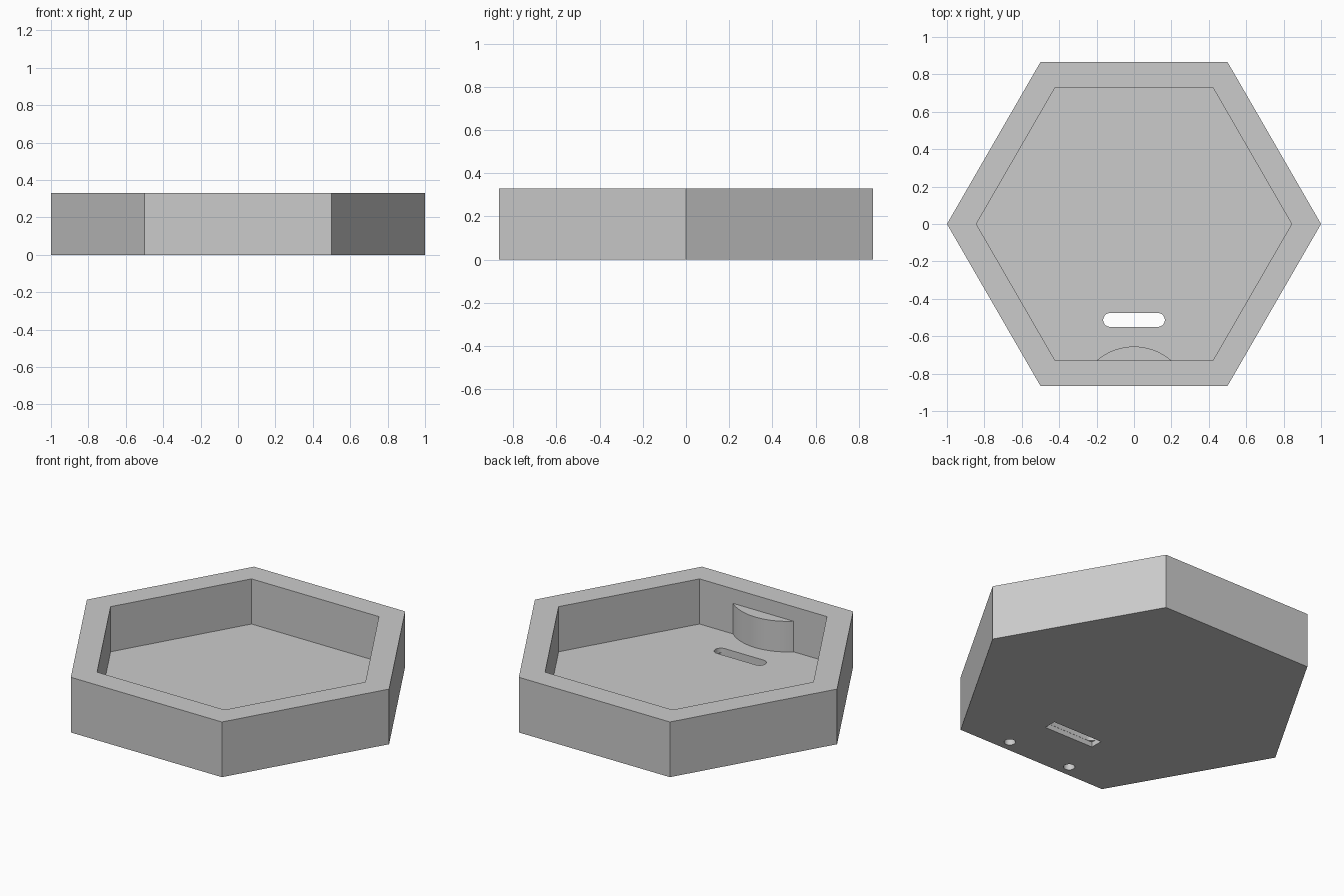
import bpy, bmesh
from math import sin, cos, pi, asin

cube = bpy.data.objects.get("Cube")
if cube:
    bpy.data.objects.remove(cube, do_unlink=True)

grey = bpy.data.materials.new("light_grey")
grey.use_nodes = True
grey.diffuse_color = (0.6, 0.6, 0.6, 1)
grey.node_tree.nodes["Principled BSDF"].inputs["Base Color"].default_value = (0.6, 0.6, 0.6, 1)

HEIGHT, FLOOR = 0.33, 0.06
INNER_Y = -0.73


def arc(cx, cy, r, start, end, steps):
    return [(cx + r * cos(start + (end - start) * i / steps),
             cy + r * sin(start + (end - start) * i / steps)) for i in range(steps + 1)]


def circle(cx, cy, r, sides):
    return arc(cx, cy, r, 0, 2 * pi, sides)[:-1]


def prism(name, outline, z0, z1):
    """Extrude a counter-clockwise outline between two heights."""
    bm = bmesh.new()
    base = bm.faces.new([bm.verts.new((x, y, z0)) for x, y in outline])
    top = bmesh.ops.extrude_face_region(bm, geom=[base], use_keep_orig=True)["geom"]
    bmesh.ops.translate(bm, vec=(0, 0, z1 - z0),
                        verts=[v for v in top if isinstance(v, bmesh.types.BMVert)])
    bmesh.ops.recalc_face_normals(bm, faces=bm.faces)
    mesh = bpy.data.meshes.new(name)
    bm.to_mesh(mesh)
    bm.free()
    mesh.materials.append(grey)
    obj = bpy.data.objects.new(name, mesh)
    bpy.context.collection.objects.link(obj)
    return obj


def select(obj):
    bpy.ops.object.select_all(action='DESELECT')
    obj.select_set(True)
    bpy.context.view_layer.objects.active = obj


def cut(target, cutter):
    cutter.hide_render = True
    select(target)
    mod = target.modifiers.new("cut", 'BOOLEAN')
    mod.operation, mod.solver, mod.object = 'DIFFERENCE', 'EXACT', cutter
    bpy.ops.object.modifier_apply(modifier=mod.name)
    bpy.data.objects.remove(cutter, do_unlink=True)


# Hexagonal tray with a hollow
tray = prism("tray", circle(0, 0, 1, 6), 0, HEIGHT)
cut(tray, prism("hollow_cutter", circle(0, 0, 0.843, 6), FLOOR, HEIGHT + 0.1))

# Slot through the floor: rounded above, square-ended below
slot_y, slot_r, slot_x = -0.513, 0.037, 0.128
rounded = (arc(slot_x, slot_y, slot_r, -pi / 2, pi / 2, 12)
           + arc(-slot_x, slot_y, slot_r, pi / 2, 3 * pi / 2, 12))
cut(tray, prism("slot_cutter", rounded, -0.1, FLOOR + 0.1))
hx, hy = slot_x + slot_r, slot_r + 0.001
square = [(-hx, slot_y - hy), (hx, slot_y - hy), (hx, slot_y + hy), (-hx, slot_y + hy)]
cut(tray, prism("slot_recess_cutter", square, -0.1, FLOOR / 2))

# Two blind holes under the front wall
for side in (-1, 1):
    cut(tray, prism("hole_cutter", circle(side * 0.21, -0.797, 0.031, 24), -0.1, 0.2))

# Curved lug on the inside of the front wall
lug_r = 0.304
lug_cy = -0.655 - lug_r
a = asin((INNER_Y - 0.006 - lug_cy) / lug_r)
lug = prism("curved_lug", arc(0, lug_cy, lug_r, a, pi - a, 24), FLOOR - 0.01, 0.243)

for obj in (tray, lug):
    select(obj)
    bpy.ops.object.shade_smooth_by_angle(angle=pi / 6)
